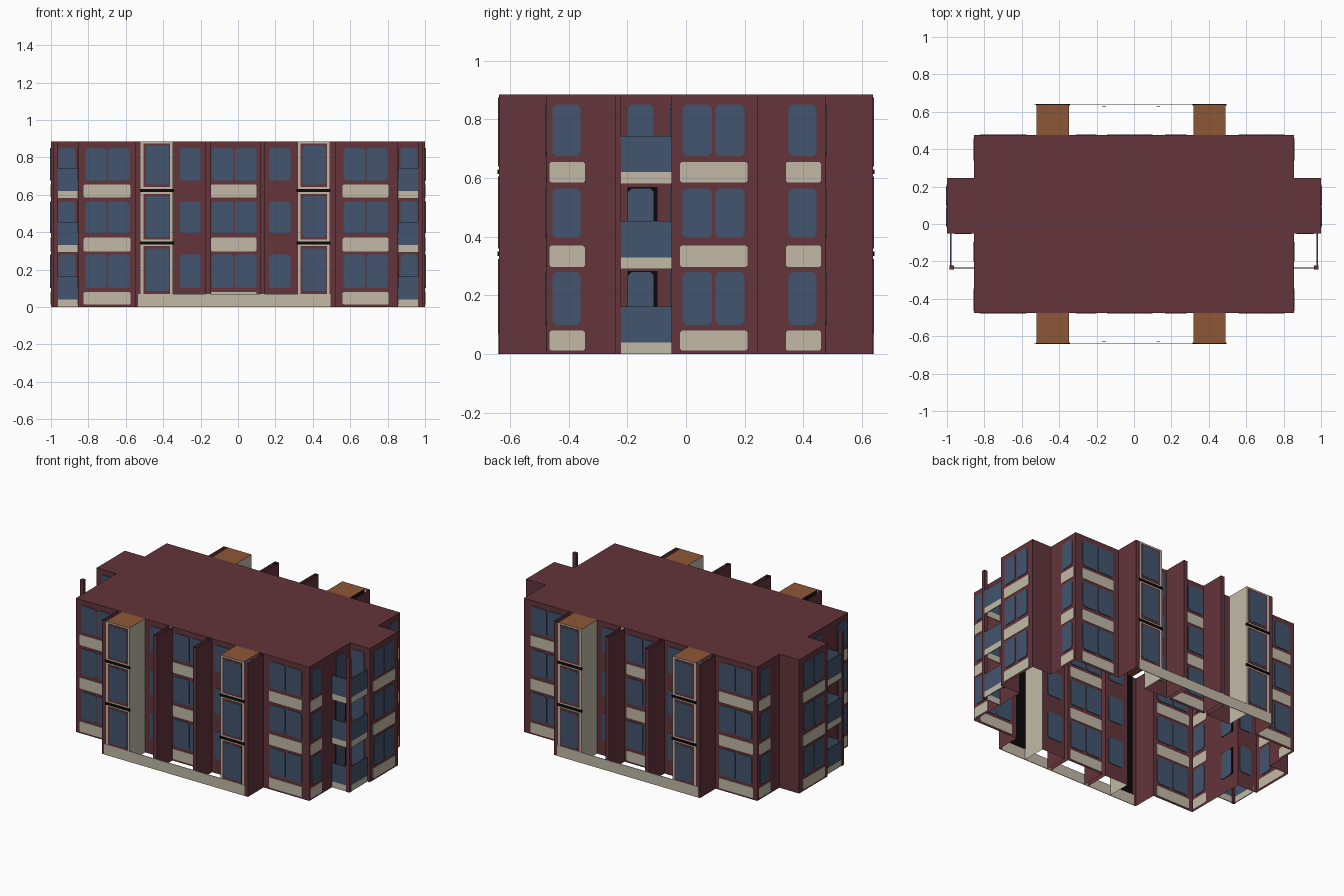
import bpy, bmesh

if "Cube" in bpy.data.objects:
    bpy.data.objects.remove(bpy.data.objects["Cube"])


def material(name, rgb):
    m = bpy.data.materials.new(name)
    m.diffuse_color = (*rgb, 1)
    m.use_nodes = True
    m.node_tree.nodes["Principled BSDF"].inputs["Base Color"].default_value = m.diffuse_color
    return m


RED = material("dark red brick", (0.125, 0.035, 0.043))
CREAM = material("cream render", (0.54, 0.49, 0.39))
BLUE = material("blue glass", (0.055, 0.09, 0.157))
BROWN = material("brown bay roof", (0.27, 0.095, 0.036))
BLACK = material("black recess", (0.003, 0.003, 0.003))

H, D, W = 0.885, 0.475, 0.855      # height, half depth and half width of block
BAY = 0.638                        # y of bay and fin fronts
parts = {}


def mesh_for(name, *mats):
    if name not in parts:
        parts[name] = (bmesh.new(), mats)
    return parts[name][0]


def panel(name, mat, axis, p, u0, u1, z0, z1, t=0.006, c=0.0):
    """Thin plate centred on the plane axis=p, with optionally clipped corners."""
    bm = mesh_for(name, mat)
    u0, u1 = sorted((u0, u1))
    if c:
        pts = [(u0 + c, z0), (u1 - c, z0), (u1, z0 + c), (u1, z1 - c),
               (u1 - c, z1), (u0 + c, z1), (u0, z1 - c), (u0, z0 + c)]
    else:
        pts = [(u0, z0), (u1, z0), (u1, z1), (u0, z1)]
    rings = []
    for q in (p - t / 2, p + t / 2):
        rings.append([bm.verts.new((u, q, z) if axis == 'y' else (q, u, z)) for u, z in pts])
    a, b = rings
    bm.faces.new(a)
    bm.faces.new(b[::-1])
    for i in range(len(a)):
        j = (i + 1) % len(a)
        bm.faces.new((a[i], b[i], b[j], a[j]))


def windows(axis, p, u0, u1, rows):
    for z0, z1 in rows:
        panel("windows", BLUE, axis, p, u0, u1, z0, z1, 0.008, 0.012)


def spandrels(axis, p, u0, u1, rows):
    for z0, z1 in rows:
        panel("spandrels", CREAM, axis, p, u0, u1, z0, z1, 0.006, 0.006)


ROWS = [(0.10, 0.28), (0.395, 0.565), (0.675, 0.85)]
BANDS = [(0.012, 0.08), (0.297, 0.37), (0.585, 0.655)]

# Walls: one plan outline with fins and bays, raised to full height
front = [(-W, -D), (-0.55, -D), (-0.55, -BAY), (-0.52, -BAY), (-0.348, -BAY), (-0.348, -D),
         (-0.175, -D), (-0.175, -BAY), (-0.147, -BAY), (-0.147, -D),
         (0.117, -D), (0.117, -BAY), (0.143, -BAY), (0.143, -D),
         (0.318, -D), (0.318, -BAY), (0.49, -BAY), (0.52, -BAY), (0.52, -D), (W, -D)]
right = [(W, -0.05), (1.0, -0.05), (1.0, 0.245), (W, 0.245)]
back = [(x, -y) for x, y in reversed(front)]
left = [(-x, y) for x, y in reversed(right)]
outline = front + right + back + left
bm = mesh_for("walls", RED, CREAM)
low = [bm.verts.new((x, y, 0)) for x, y in outline]
top = [bm.verts.new((x, y, H)) for x, y in outline]
for i in range(len(outline)):
    j = (i + 1) % len(outline)
    f = bm.faces.new((low[i], low[j], top[j], top[i]))
    c = f.calc_center_median()
    # bay fronts and their inner sides are cream
    if abs(c.y) > 0.5 and (-0.52 < c.x < -0.3 or 0.3 < c.x < 0.49):
        f.material_index = 1

# Roofs: main block with wings, and the four bay caps
bm = mesh_for("main_roof", RED)
plan = [(-W, -D), (W, -D)] + right + [(W, D), (-W, D)] + left
bm.faces.new([bm.verts.new((x, y, H)) for x, y in plan])
bm = mesh_for("bay_roofs", BROWN)
for s in (-1, 1):
    for x0, x1 in ((-0.52, -0.348), (0.318, 0.49)):
        bm.faces.new([bm.verts.new(v) for v in ((x0, s * D, H), (x1, s * D, H),
                                                (x1, s * BAY, H), (x0, s * BAY, H))])

# Front and back facades
for s in (-1, 1):
    y = s * D
    for u0, u1 in ((-0.815, -0.702), (-0.696, -0.58), (-0.31, -0.20), (-0.14, -0.023),
                   (-0.017, 0.10), (0.165, 0.28), (0.565, 0.68), (0.686, 0.80)):
        windows('y', y, u0, u1, ROWS)
    for u0, u1 in ((-0.825, -0.575), (-0.145, 0.10), (0.56, 0.805)):
        spandrels('y', y, u0, u1, BANDS)
    yb = s * BAY
    # Bay windows with red surrounds, dark gaps and dark hollow backs
    for x0, x1 in ((-0.52, -0.348), (0.318, 0.49)):
        for z0, z1 in ((0.07, 0.325), (0.36, 0.605), (0.64, 0.875)):
            panel("bay_surrounds", RED, 'y', yb, x0 + 0.015, x1 - 0.015, z0, z1, 0.004)
            panel("windows", BLUE, 'y', yb, x0 + 0.028, x1 - 0.02,
                  z0 + 0.015, z1 - 0.012, 0.007, 0.01)
        for z in (0.342, 0.622):
            panel("bay_gaps", BLACK, 'y', yb, x0 - 0.005, x1 + 0.005, z - 0.008, z + 0.008, 0.008)
        panel("hollow_backs", BLACK, 'y', s * (BAY - 0.008), x0 + 0.004, x1 - 0.004, 0.07, H - 0.005, 0.002)
    for x0, x1 in ((-0.175, -0.147), (0.117, 0.143)):
        panel("hollow_backs", BLACK, 'y', s * (BAY - 0.008), x0 + 0.003, x1 - 0.003, 0.07, H - 0.005, 0.002)
    # Low plinth strip joining the bays
    panel("plinth", CREAM, 'y', yb, -0.535, 0.495, 0, 0.07, 0.004)

# Side facades, wings and balconies
for s in (-1, 1):
    x = s * W
    windows('x', x, -0.455, -0.36, ROWS)
    windows('x', x, 0.35, 0.445, ROWS)
    windows('x', x, -0.197, -0.11, ROWS)
    spandrels('x', x, -0.465, -0.345, BANDS)
    spandrels('x', x, 0.34, 0.46, BANDS)
    for z0, z1 in ROWS[:2]:
        panel("door_recesses", BLACK, 'x', x, -0.20, -0.097, z0, z1 + 0.004, 0.004)
    windows('x', s, -0.012, 0.088, ROWS)
    windows('x', s, 0.10, 0.20, ROWS)
    spandrels('x', s, -0.02, 0.21, BANDS)
    windows('y', -0.05, s * 0.87, s * 0.96, ROWS)
    for z in (0.0, 0.29, 0.58):
        panel("balcony_bands", CREAM, 'x', s * 0.98, -0.222, -0.05, z, z + 0.04)
        panel("balcony_bands", CREAM, 'y', -0.235, x, s * 0.965, z, z + 0.04)
        panel("balcony_glass", BLUE, 'x', s * 0.98, -0.222, -0.05, z + 0.04, z + 0.163)
        panel("balcony_glass", BLUE, 'y', -0.235, x, s * 0.965, z + 0.04, z + 0.163)
    # Corner post
    panel("balcony_posts", RED, 'y', -0.232, s * 0.962, s * 0.986, 0, H, 0.02)

for name, (bm, mats) in parts.items():
    if name != "walls":
        bmesh.ops.recalc_face_normals(bm, faces=bm.faces)
    if name in ("main_roof", "bay_roofs"):
        for f in bm.faces:
            f.normal_update()
            if f.normal.z < 0:
                f.normal_flip()
    me = bpy.data.meshes.new(name)
    bm.to_mesh(me)
    bm.free()
    for m in mats:
        me.materials.append(m)
    bpy.context.collection.objects.link(bpy.data.objects.new(name, me))
